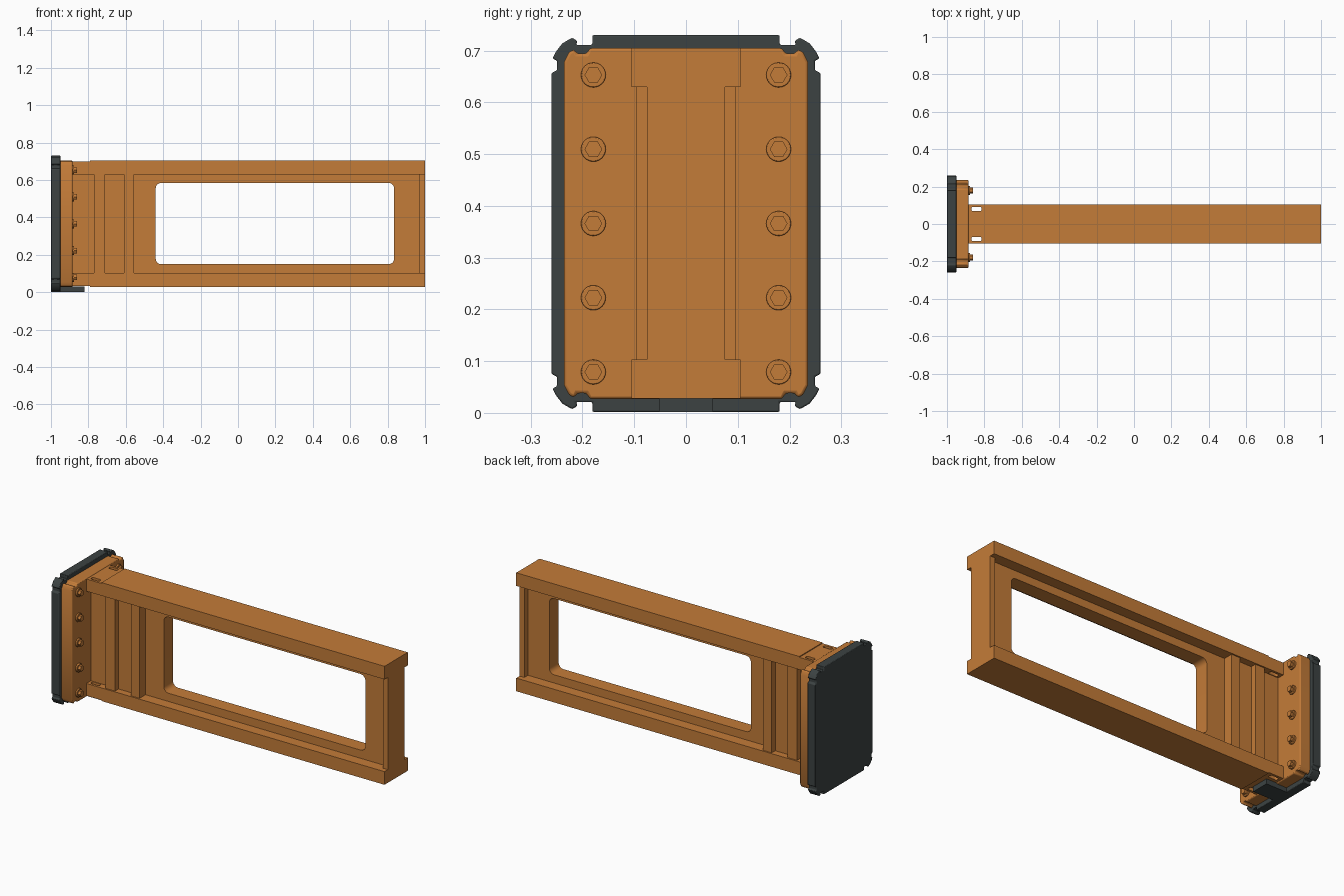
import bpy, bmesh, math
from mathutils import Matrix

if "Cube" in bpy.data.objects:
    bpy.data.objects.remove(bpy.data.objects["Cube"])


def material(name, color):
    m = bpy.data.materials.new(name)
    m.diffuse_color = color
    m.use_nodes = True
    m.node_tree.nodes["Principled BSDF"].inputs["Base Color"].default_value = m.diffuse_color
    return m


ORANGE = material("orange_paint", (0.55, 0.20, 0.04, 1))
DARK = material("dark_rubber", (0.045, 0.055, 0.055, 1))

# Columns tell where the profile's u, v and depth axes point
PLANES = {
    "xy": Matrix.Identity(4),
    "xz": Matrix(((1, 0, 0, 0), (0, 0, -1, 0), (0, 1, 0, 0), (0, 0, 0, 1))),
    "yz": Matrix(((0, 0, 1, 0), (1, 0, 0, 0), (0, 1, 0, 0), (0, 0, 0, 1))),
}


def round_rect(u0, u1, v0, v1, r=0.0, n=5):
    if r == 0:
        return [(u0, v0), (u1, v0), (u1, v1), (u0, v1)]
    pts = []
    for k, (cu, cv) in enumerate([(u1 - r, v1 - r), (u0 + r, v1 - r),
                                  (u0 + r, v0 + r), (u1 - r, v0 + r)]):
        for i in range(n + 1):
            a = math.pi / 2 * (k + i / n)
            pts.append((cu + r * math.cos(a), cv + r * math.sin(a)))
    return pts


def circle(u, v, r, n):
    return [(u + r * math.cos(math.tau * i / n), v + r * math.sin(math.tau * i / n))
            for i in range(n)]


def extrude(name, loops, plane, d0, d1, mat, bevel=0.0):
    """Fill the loops (later loops are holes) and extrude from d0 to d1."""
    cu = bpy.data.curves.new(name + "_profile", "CURVE")
    cu.dimensions, cu.fill_mode, cu.extrude = "2D", "BOTH", abs(d1 - d0) / 2
    for loop in loops:
        s = cu.splines.new("POLY")
        s.points.add(len(loop) - 1)
        for p, (u, v) in zip(s.points, loop):
            p.co = (u, v, 0, 1)
        s.use_cyclic_u = True
    tmp = bpy.data.objects.new(name + "_profile", cu)
    bpy.context.collection.objects.link(tmp)
    bpy.context.view_layer.update()
    me = bpy.data.meshes.new_from_object(
        tmp.evaluated_get(bpy.context.evaluated_depsgraph_get()))
    bpy.data.objects.remove(tmp)
    me.transform(PLANES[plane] @ Matrix.Translation((0, 0, (d0 + d1) / 2)))
    bm = bmesh.new()
    bm.from_mesh(me)
    bmesh.ops.remove_doubles(bm, verts=bm.verts, dist=1e-5)
    bmesh.ops.dissolve_limit(bm, angle_limit=0.01, verts=bm.verts, edges=bm.edges)
    bmesh.ops.recalc_face_normals(bm, faces=bm.faces)
    bm.to_mesh(me)
    bm.free()
    me.name = name
    me.materials.clear()
    me.materials.append(mat)
    ob = bpy.data.objects.new(name, me)
    bpy.context.collection.objects.link(ob)
    if bevel:
        b = ob.modifiers.new("bevel", "BEVEL")
        b.width, b.segments, b.limit_method = bevel, 2, "ANGLE"
        b.angle_limit = math.radians(50)
    bpy.ops.object.select_all(action="DESELECT")
    ob.select_set(True)
    bpy.context.view_layer.objects.active = ob
    bpy.ops.object.shade_smooth_by_angle(angle=math.radians(30))
    return ob


MID = 0.366


def four_way(quarter):
    """Mirror a top-right outline (top centre to right centre) to all four corners."""
    tr = [(u, MID + v) for u, v in quarter]
    br = [(u, MID - v) for u, v in reversed(quarter)]
    return tr + br + [(-u, v) for u, v in reversed(br)] + [(-u, v) for u, v in reversed(tr)]


# Flanges: long bar plus a slightly thinner slotted end beside the mounting plate
for side, z0, z1, e0, e1 in (("top", 0.63, 0.705, 0.63, 0.70),
                             ("bottom", 0.028, 0.103, 0.033, 0.103)):
    extrude(side + "_flange", [round_rect(-0.79, 1, -0.105, 0.105)], "xy", z0, z1, ORANGE)
    slots = [round_rect(-0.87, -0.815, y - 0.011, y + 0.011, 0.009) for y in (-0.08, 0.08)]
    extrude(side + "_slotted_end", [round_rect(-0.89, -0.79, -0.105, 0.105)] + slots,
            "xy", e0, e1, ORANGE)

# Web with the large rounded window
extrude("web", [round_rect(-0.885, 0.99, 0.09, 0.64),
                round_rect(-0.44, 0.835, 0.15, 0.585, 0.03)], "xz", -0.042, 0.042, ORANGE)

# End lip, thick inner block and two upright ribs
extrude("end_lip", [round_rect(0.97, 1, 0.10, 0.635)], "xz", -0.075, 0.075, ORANGE)
extrude("inner_block", [round_rect(-0.89, -0.56, 0.10, 0.635)], "xz", -0.065, 0.065, ORANGE)
for i, (x0, x1) in enumerate(((-0.77, -0.71), (-0.61, -0.555))):
    extrude(f"upright_rib_{i + 1}", [round_rect(x0, x1, 0.10, 0.635)],
            "xz", -0.097, 0.097, ORANGE)

# Mounting plate with notched corners
plate = [(0.186, 0.339), (0.192, 0.328), (0.211, 0.328), (0.216, 0.337),
         (0.226, 0.331), (0.236, 0.312)]
extrude("mounting_plate", [four_way(plate)], "yz", -0.955, -0.885, ORANGE, 0.005)

# Rubber pad with corner bumpers
pad = [(0.181, 0.364), (0.181, 0.345), (0.213, 0.345), (0.209, 0.352), (0.220, 0.359),
       (0.239, 0.348), (0.252, 0.331), (0.258, 0.319), (0.249, 0.314), (0.249, 0.296),
       (0.260, 0.291)]
extrude("rubber_pad", [four_way(pad)], "yz", -1.0, -0.95, DARK, 0.004)

# Small foot tongue under the beam
extrude("foot_tongue", [round_rect(-0.99, -0.82, -0.052, 0.052)], "xy", 0.002, 0.031, DARK)

# Bolts: washer and hex head on both sides of the beam
for side, y in (("front", -0.179), ("back", 0.179)):
    for i in range(5):
        z = 0.079 + i * 0.1435
        extrude(f"{side}_washer_{i + 1}", [circle(y, z, 0.024, 24)], "yz",
                -0.89, -0.876, ORANGE, 0.002)
        extrude(f"{side}_bolt_head_{i + 1}", [circle(y, z, 0.017, 6)], "yz",
                -0.88, -0.86, ORANGE)
